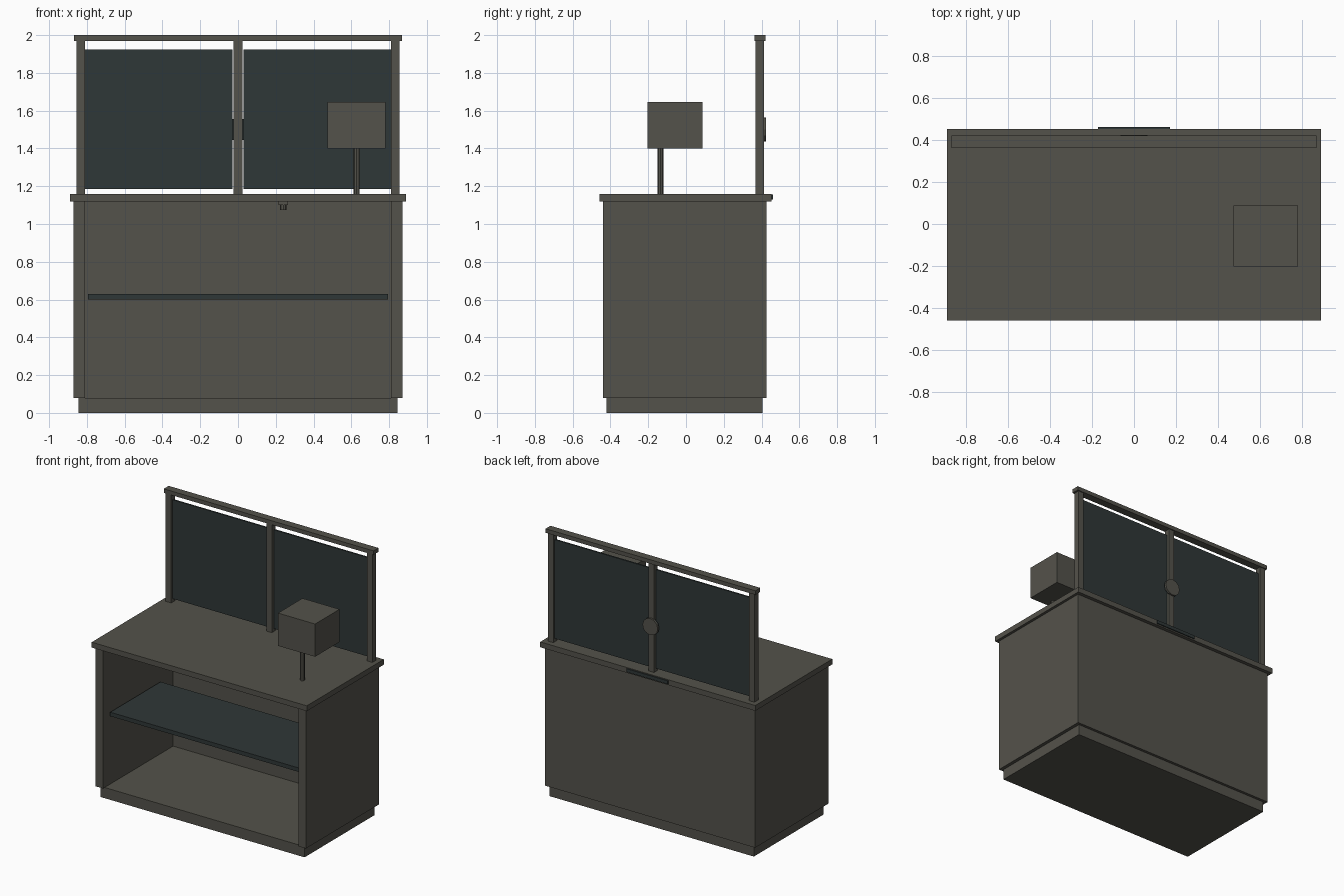
import bpy, math

if "Cube" in bpy.data.objects:
    bpy.data.objects.remove(bpy.data.objects["Cube"])


def material(name, rgb):
    m = bpy.data.materials.new(name)
    m.diffuse_color = (*rgb, 1)
    m.use_nodes = True
    m.node_tree.nodes["Principled BSDF"].inputs["Base Color"].default_value = m.diffuse_color
    return m


GREY = material("warm_grey", (0.088, 0.085, 0.070))
DARK = material("dark_teal", (0.028, 0.038, 0.038))


def box(name, x, y, z, mat=GREY):
    """Box from (min, max) ranges on each axis."""
    bpy.ops.mesh.primitive_cube_add(size=1, location=[(a + b) / 2 for a, b in (x, y, z)])
    o = bpy.context.object
    o.name = name
    for v in o.data.vertices:
        for i, (a, b) in enumerate((x, y, z)):
            v.co[i] *= b - a
    o.data.materials.append(mat)
    return o


def cylinder(name, radius, depth, loc, sides, rot=(0, 0, 0), mat=GREY):
    bpy.ops.mesh.primitive_cylinder_add(vertices=sides, radius=radius, depth=depth,
                                        location=loc, rotation=rot)
    o = bpy.context.object
    o.name = name
    o.data.materials.append(mat)
    return o


# Counter cabinet, open to the front
box("plinth", (-0.845, 0.845), (-0.42, 0.405), (0, 0.08))
box("back_panel", (-0.81, 0.81), (0.39, 0.425), (0.08, 1.12))
box("countertop", (-0.89, 0.89), (-0.458, 0.452), (1.12, 1.16))
box("shelf", (-0.795, 0.795), (-0.375, 0.22), (0.60, 0.63), DARK)

# Mirrored side panels, screen posts and screen panes
for s, side in ((-1, "left"), (1, "right")):
    def span(a, b):
        return tuple(sorted((s * a, s * b)))
    box(side + "_side_panel", span(0.81, 0.87), (-0.44, 0.425), (0.08, 1.12))
    box(side + "_screen_post", span(0.81, 0.855), (0.367, 0.412), (1.16, 1.97))
    box(side + "_screen_pane", span(0.03, 0.812), (0.384, 0.396), (1.185, 1.925), DARK)

# Middle post, top rail and speaking disc
box("middle_post", (-0.023, 0.023), (0.367, 0.412), (1.16, 1.97))
box("top_rail", (-0.868, 0.868), (0.362, 0.42), (1.97, 2.0))
cylinder("speaking_disc", 0.063, 0.012, (0, 0.418, 1.5), 12, (math.pi / 2, 0, 0))
cylinder("speaking_disc_liner", 0.063, 0.006, (0, 0.409, 1.5), 12, (math.pi / 2, 0, 0), DARK)

# Plate on the customer edge of the countertop
box("edge_plate", (-0.17, 0.17), (0.452, 0.46), (1.13, 1.155), DARK)

# Display box on a stalk
cylinder("display_stalk", 0.016, 0.24, (0.628, -0.135, 1.28), 8)
box("display_box", (0.473, 0.78), (-0.203, 0.087), (1.40, 1.645))

# Button under the countertop
box("button_mount", (0.215, 0.265), (-0.36, -0.31), (1.10, 1.12))
cylinder("button", 0.018, 0.025, (0.24, -0.335, 1.0875), 8)
